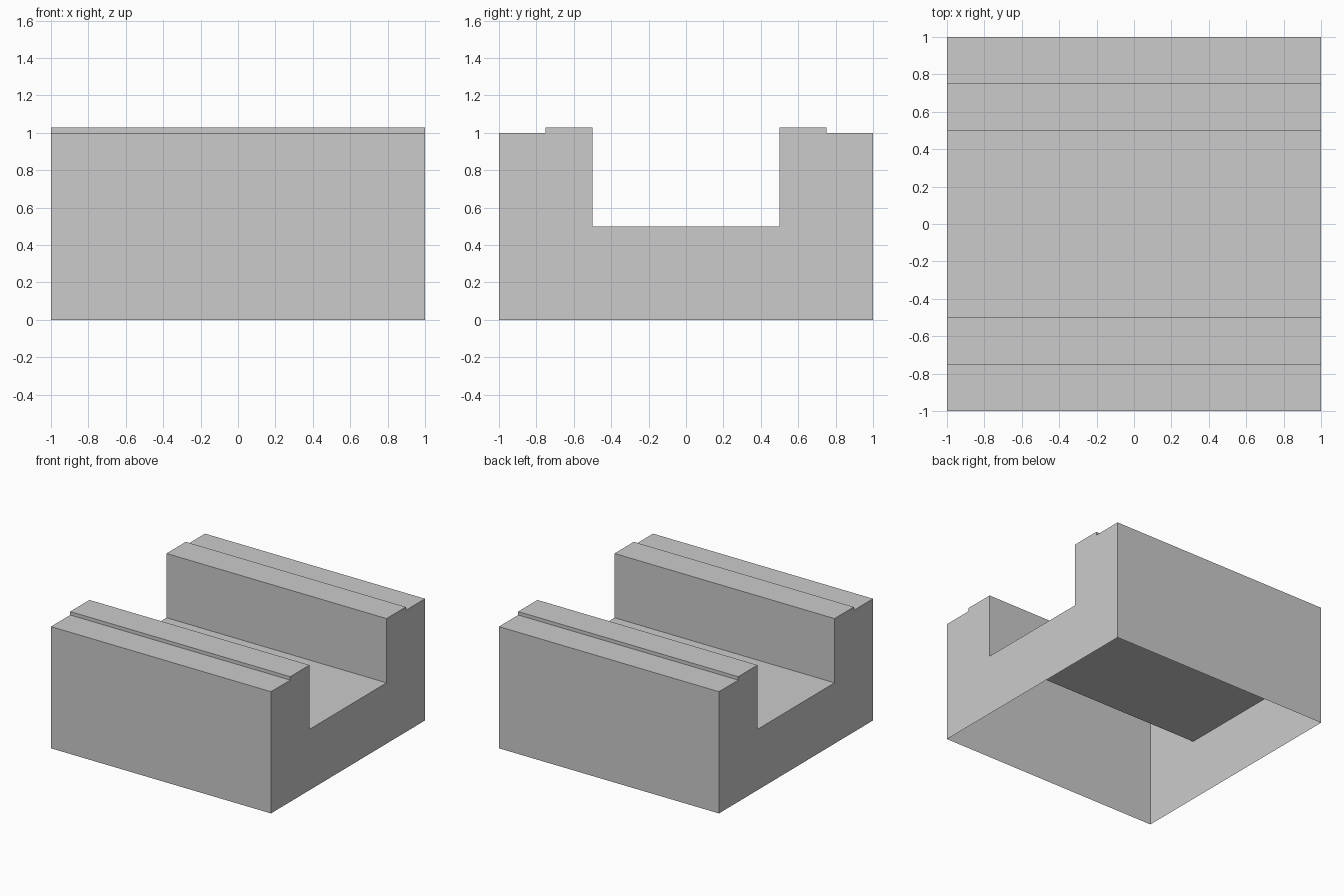
import bpy
import bmesh

default = bpy.data.objects.get("Cube")
if default:
    bpy.data.objects.remove(default, do_unlink=True)

# Plain grey for the whole block
grey = bpy.data.materials.new("plain_grey")
grey.use_nodes = True
colour = (0.6, 0.6, 0.6, 1)
grey.diffuse_color = colour
grey.node_tree.nodes["Principled BSDF"].inputs["Base Color"].default_value = colour

# Half of the end profile (y, z): outer wall, raised lip, channel wall
half = [(1, 0), (1, 1), (0.75, 1), (0.75, 1.028), (0.5, 1.028), (0.5, 0.5)]
profile = half + [(-y, z) for y, z in reversed(half)]

# Extrude the end profile along the channel
bm = bmesh.new()
end = bm.faces.new([bm.verts.new((-1, y, z)) for y, z in profile])
extruded = bmesh.ops.extrude_face_region(bm, geom=[end], use_keep_orig=True)
moved = [v for v in extruded["geom"] if isinstance(v, bmesh.types.BMVert)]
bmesh.ops.translate(bm, verts=moved, vec=(2, 0, 0))
bmesh.ops.recalc_face_normals(bm, faces=bm.faces)

# The block is a hollow shell, open underneath
underside = [f for f in bm.faces if all(v.co.z < 0.01 for v in f.verts)]
bmesh.ops.delete(bm, geom=underside, context="FACES_ONLY")

mesh = bpy.data.meshes.new("channel_block")
bm.to_mesh(mesh)
bm.free()
mesh.materials.append(grey)
block = bpy.data.objects.new("channel_block", mesh)
bpy.context.collection.objects.link(block)
